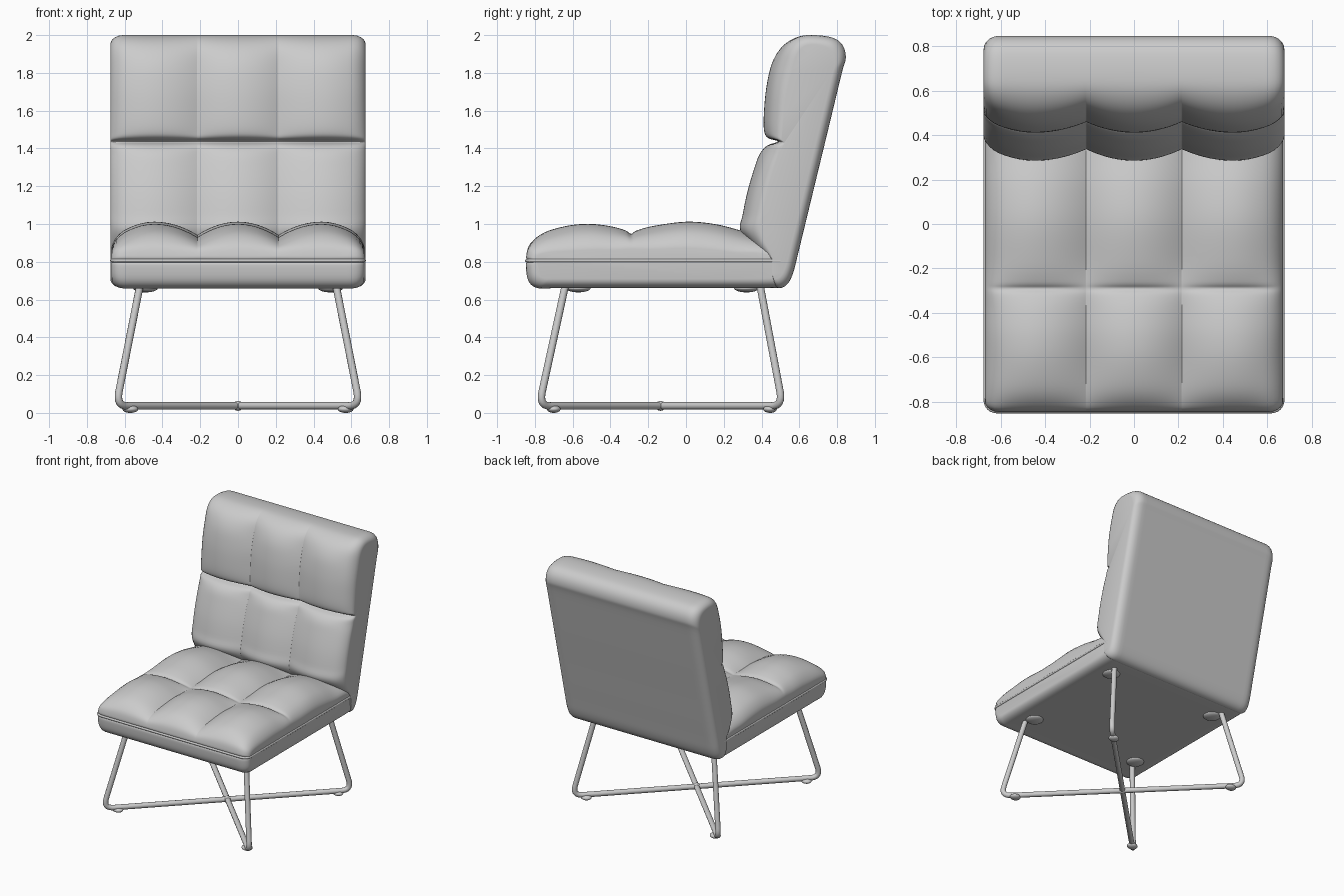
import bpy, bmesh, math
from mathutils import Vector

if "Cube" in bpy.data.objects:
    bpy.data.objects.remove(bpy.data.objects["Cube"])


def finish(ob, angle=50):
    bpy.ops.object.select_all(action='DESELECT')
    ob.select_set(True)
    bpy.context.view_layer.objects.active = ob
    if ob.type == 'CURVE':
        bpy.ops.object.convert(target='MESH')
    bpy.ops.object.shade_smooth_by_angle(angle=math.radians(angle))


def smooth_loop(pts, n=5):
    """Closed Catmull-Rom through (y, z, seam depth) points."""
    out, m = [], len(pts)
    for i in range(m):
        a, b, c, d = (Vector(pts[(i + k) % m]) for k in (-1, 0, 1, 2))
        for s in range(n):
            t = s / n
            out.append(0.5 * (2 * b + (c - a) * t + (2 * a - 5 * b + 4 * c - d) * t * t
                              + (3 * b - a - 3 * c + d) * t ** 3))
    return out


def cushion(name, pts, half, push, shear, rx=0.07, inset=0.05, steps=20, seam=0.215):
    """Loft a side profile across x, pulled in at the two tufting seams and rounded at the ends."""
    prof = smooth_loop(pts)
    stations = []
    for lo, hi in ((-half, -seam), (-seam, seam), (seam, half)):
        for i in range(steps + (hi == half)):
            t = math.sin(math.pi / 2 * (2 * i / steps - 1))
            x = (lo + hi) / 2 + t * (hi - lo) / 2
            outer = 1.3 if abs(x) > (seam + half) / 2 else 1.0
            stations.append((x, t * t * outer))
    bm = bmesh.new()
    rings = []
    for x, w in stations:
        loop = [(p.x + push[0] * p.z * w, p.y + push[1] * p.z * w) for p in prof]
        loop = [(y - shear * z, z) for y, z in loop]
        q = min(1, max(0, (abs(x) - half + rx) / rx))
        d = inset * (1 - math.sqrt(1 - q * q))
        axes = []
        for k in (0, 1):
            vals = [p[k] for p in loop]
            mid, size = (max(vals) + min(vals)) / 2, max(vals) - min(vals)
            axes.append([mid + (v - mid) * (1 - 2 * d / size) for v in vals])
        rings.append([bm.verts.new((x, u + shear * z, z)) for u, z in zip(*axes)])
    n = len(prof)
    for a, b in zip(rings, rings[1:]):
        for i in range(n):
            j = (i + 1) % n
            bm.faces.new((a[i], a[j], b[j], b[i]))
    bm.faces.new(rings[0])
    bm.faces.new(rings[-1])
    bmesh.ops.recalc_face_normals(bm, faces=bm.faces)
    me = bpy.data.meshes.new(name)
    bm.to_mesh(me)
    bm.free()
    ob = bpy.data.objects.new(name, me)
    bpy.context.collection.objects.link(ob)
    finish(ob)


def tube(name, pts, radius, bend=0.08, closed=False):
    """Round tube along a path with rounded corners."""
    path, m = [], len(pts)
    pts = [Vector(p) for p in pts]
    for i, p in enumerate(pts):
        if not closed and i in (0, m - 1):
            path.append(p)
            continue
        a = p + (pts[i - 1] - p).normalized() * bend
        b = p + (pts[(i + 1) % m] - p).normalized() * bend
        path += [a.lerp(p, t / 8).lerp(p.lerp(b, t / 8), t / 8) for t in range(9)]
    cu = bpy.data.curves.new(name, 'CURVE')
    cu.dimensions = '3D'
    cu.bevel_depth, cu.bevel_resolution, cu.use_fill_caps = radius, 4, True
    sp = cu.splines.new('POLY')
    sp.points.add(len(path) - 1)
    for s, p in zip(sp.points, path):
        s.co = (*p, 1)
    sp.use_cyclic_u = closed
    ob = bpy.data.objects.new(name, cu)
    bpy.context.collection.objects.link(ob)
    finish(ob)


def ball(name, loc, scale):
    bpy.ops.mesh.primitive_uv_sphere_add(segments=24, ring_count=12, location=loc)
    ob = bpy.context.object
    ob.name, ob.scale = name, scale
    finish(ob)


# Seat cushion: (y, z, seam depth) side profile
cushion("seat", [
    (-0.79, 0.662, 0), (-0.835, 0.70, 0), (-0.848, 0.78, 0), (-0.84, 0.805, 0),
    (-0.846, 0.83, 0), (-0.825, 0.895, 0.02), (-0.75, 0.955, 0.05), (-0.62, 0.992, 0.07),
    (-0.5, 1.0, 0.07), (-0.39, 0.986, 0.06), (-0.32, 0.966, 0.04), (-0.29, 0.948, 0.025),
    (-0.26, 0.966, 0.04), (-0.17, 0.99, 0.06), (0.0, 1.012, 0.07), (0.15, 1.0, 0.07),
    (0.29, 0.965, 0.06), (0.42, 0.92, 0.03), (0.5, 0.85, 0), (0.52, 0.76, 0),
    (0.51, 0.68, 0), (0.48, 0.662, 0), (0.2, 0.66, 0), (-0.3, 0.66, 0), (-0.7, 0.66, 0)],
    0.67, (0, -1), 0)

# Backrest
cushion("backrest", [
    (0.49, 0.66, 0), (0.535, 0.68, 0), (0.567, 0.74, 0), (0.60, 0.87, 0), (0.68, 1.2, 0),
    (0.76, 1.53, 0), (0.825, 1.80, 0), (0.846, 1.88, 0), (0.83, 1.945, 0), (0.78, 1.985, 0),
    (0.68, 2.0, 0), (0.59, 1.99, 0.01), (0.51, 1.94, 0.03), (0.455, 1.85, 0.05),
    (0.425, 1.72, 0.05), (0.412, 1.58, 0.05), (0.414, 1.49, 0.045), (0.435, 1.455, 0.03),
    (0.485, 1.437, 0.01), (0.43, 1.415, 0.03), (0.39, 1.37, 0.05), (0.36, 1.29, 0.05),
    (0.325, 1.17, 0.05), (0.30, 1.05, 0.05), (0.288, 0.965, 0.05), (0.36, 0.88, 0.02),
    (0.45, 0.79, 0), (0.465, 0.69, 0)],
    0.676, (1, 0), 0.24)

# Piping around the seat
tube("seat_piping", [(-0.668, 0.5, 0.806), (-0.668, -0.843, 0.806),
                     (0.668, -0.843, 0.806), (0.668, 0.5, 0.806)], 0.009, 0.06)

# Two crossing rods, each forming a pair of diagonal legs
FRONT, REAR = (-0.635, -0.64, -0.775), (0.37, 0.395, 0.51)
for side, label in ((-1, "left"), (1, "right")):
    tube(f"leg_frame_{label}", [
        (side * 0.52, -0.64, 0.67), (side * 0.645, -0.778, 0.037),
        (-side * 0.645, 0.512, 0.037), (-side * 0.52, 0.393, 0.67)], 0.02, 0.08)
    # Feet and mounting pads
    for end, foot_y, pad_y in (("front", -0.70, -0.57), ("rear", 0.445, 0.32)):
        ball(f"foot_{end}_{label}", (side * 0.57, foot_y, 0.02), (0.042, 0.036, 0.02))
        ball(f"mount_{end}_{label}", (side * 0.49, pad_y, 0.66), (0.065, 0.065, 0.022))

# Clamp where the rods cross
ball("centre_clamp", (0, -0.135, 0.037), (0.028, 0.028, 0.026))
